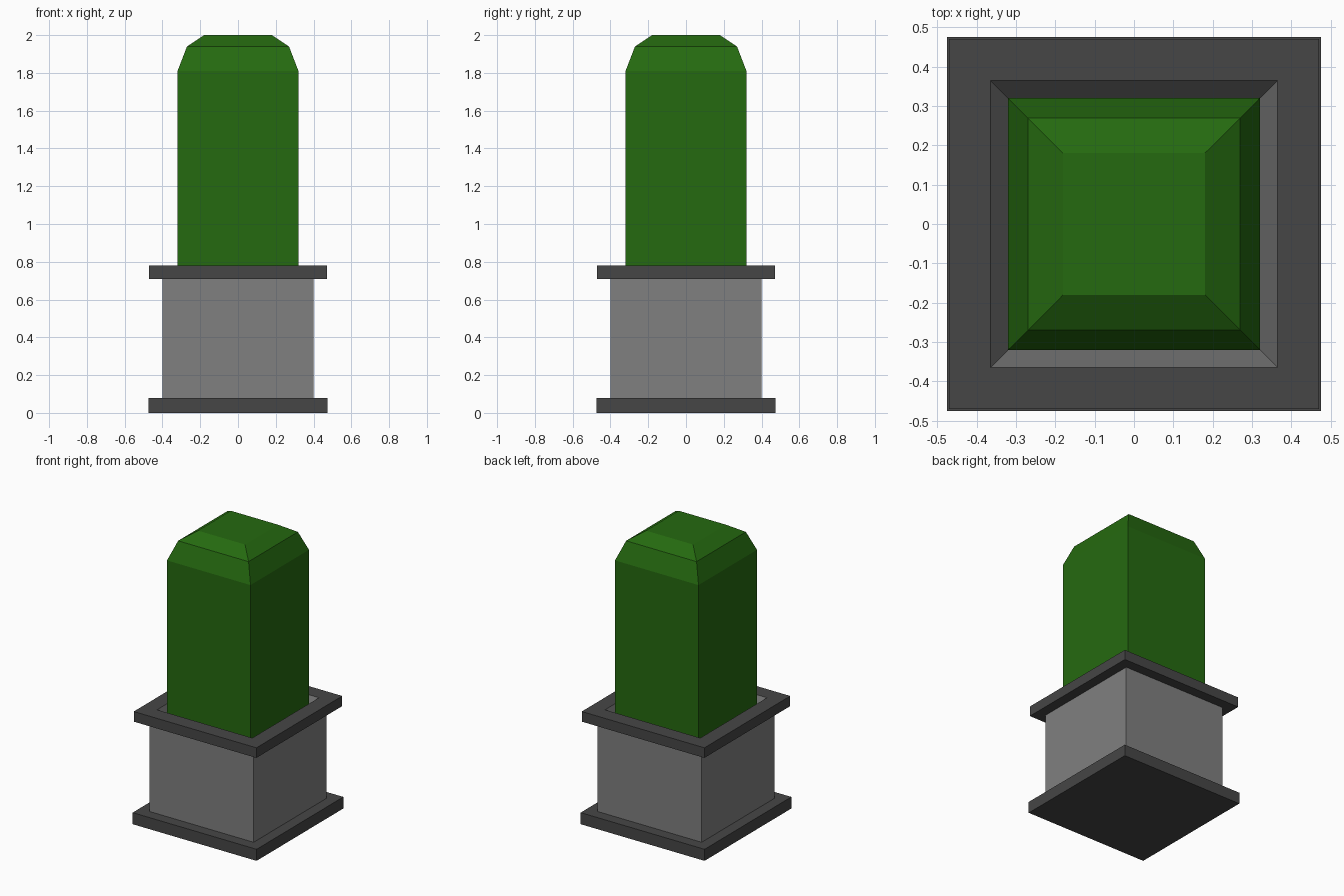
import bpy
import bmesh

if "Cube" in bpy.data.objects:
    bpy.data.objects.remove(bpy.data.objects["Cube"])


def material(name, color):
    m = bpy.data.materials.new(name)
    m.diffuse_color = (*color, 1)
    m.use_nodes = True
    m.node_tree.nodes["Principled BSDF"].inputs["Base Color"].default_value = m.diffuse_color
    return m


STONE = material("grey stone", (0.216, 0.216, 0.216))
TRIM = material("dark trim", (0.061, 0.061, 0.061))
LEAF = material("leaf green", (0.0185, 0.144, 0.005))


def square_loft(name, profile, mats, bands, cap_bottom=True):
    """Square rings from (half width, z) points; bands = material per step."""
    bm = bmesh.new()
    rings = [[bm.verts.new((sx * h, sy * h, z))
              for sx, sy in ((-1, -1), (1, -1), (1, 1), (-1, 1))]
             for h, z in profile]
    for a, b, mat in zip(rings, rings[1:], bands):
        for i in range(4):
            j = (i + 1) % 4
            bm.faces.new((a[i], a[j], b[j], b[i])).material_index = mat
    bm.faces.new(rings[-1]).material_index = bands[-1]
    if cap_bottom:
        bm.faces.new(rings[0][::-1]).material_index = bands[0]
    me = bpy.data.meshes.new(name)
    bm.to_mesh(me)
    bm.free()
    for m in mats:
        me.materials.append(m)
    ob = bpy.data.objects.new(name, me)
    bpy.context.collection.objects.link(ob)
    return ob


# Planter: foot, stone body, rim and sloping inner wall
square_loft("planter",
            [(0.475, 0), (0.475, 0.08), (0.4, 0.08), (0.4, 0.71),
             (0.47, 0.71), (0.47, 0.78), (0.365, 0.78), (0.32, 0.62)],
            [STONE, TRIM], [1, 1, 0, 1, 1, 1, 0])

# Clipped hedge with a two-step chamfered top
square_loft("hedge",
            [(0.32, 0.62), (0.32, 1.81), (0.27, 1.94), (0.18, 2.0)],
            [LEAF], [0, 0, 0], cap_bottom=False)
